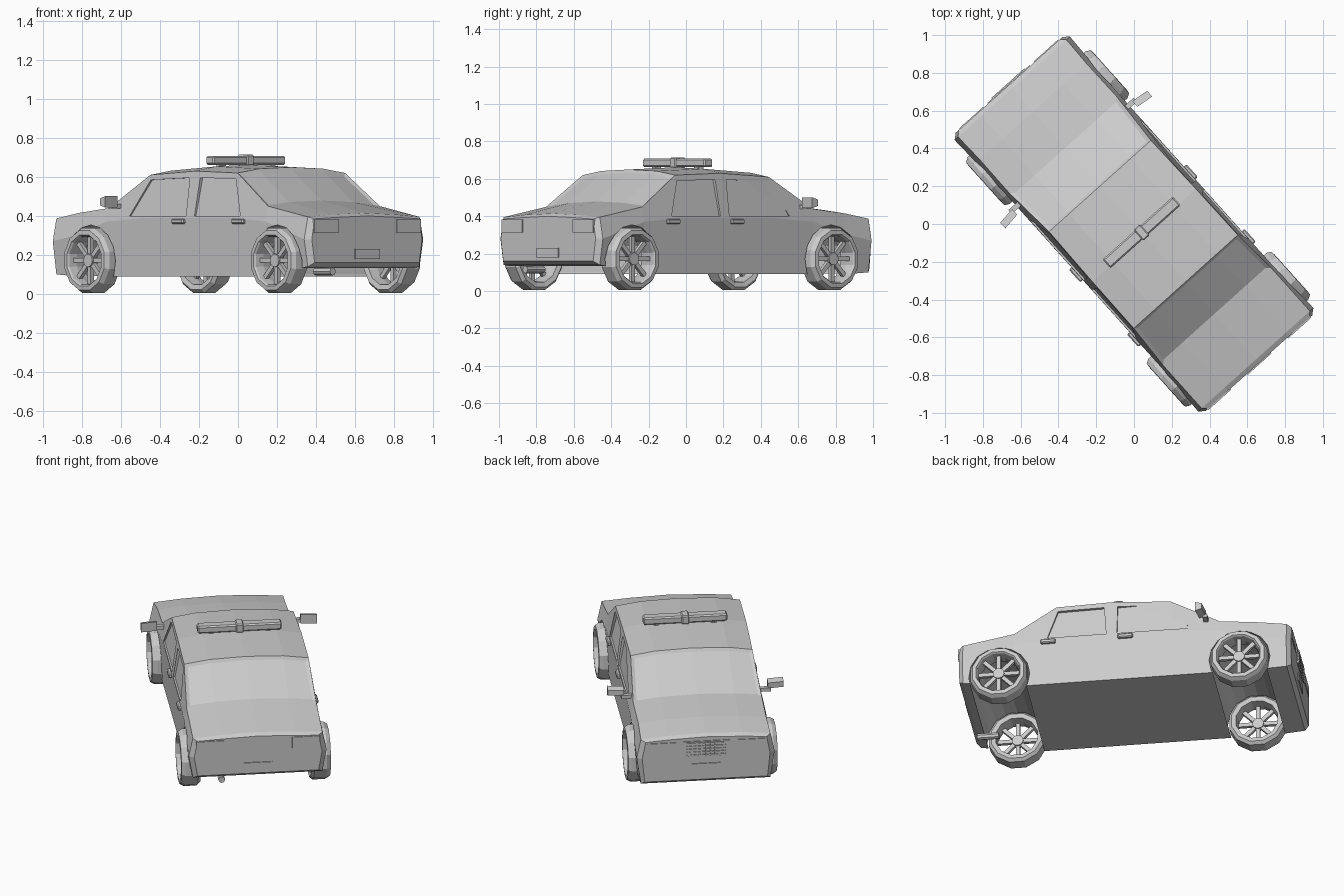
import bpy, bmesh, math
from mathutils import Matrix, Vector

if "Cube" in bpy.data.objects:
    bpy.data.objects.remove(bpy.data.objects["Cube"])

# Single flat paint
paint = bpy.data.materials.new("plain_grey")
paint.use_nodes = True
GREY = (0.6, 0.6, 0.6, 1)
paint.diffuse_color = GREY
paint.node_tree.nodes["Principled BSDF"].inputs["Base Color"].default_value = GREY

# The car is built nose toward +y, then turned about z
TURN = Matrix.Rotation(math.radians(41.9), 4, 'Z')


def finish(bm, name):
    bmesh.ops.recalc_face_normals(bm, faces=bm.faces)
    mesh = bpy.data.meshes.new(name)
    bm.to_mesh(mesh)
    bm.free()
    mesh.transform(TURN)
    mesh.materials.append(paint)
    obj = bpy.data.objects.new(name, mesh)
    bpy.context.collection.objects.link(obj)
    return obj


def add_box(bm, center, size, rot=Matrix()):
    m = Matrix.Translation(center) @ rot @ Matrix.Diagonal((*size, 1))
    return bmesh.ops.create_cube(bm, size=1, matrix=m)["verts"]


def box(name, center, size, bevel=0):
    bm = bmesh.new()
    add_box(bm, center, size)
    if bevel:
        bmesh.ops.bevel(bm, geom=bm.edges[:], offset=bevel, segments=1, affect='EDGES')
    return finish(bm, name)


def add_drum(bm, center, r, length, sides, rot):
    bmesh.ops.create_cone(bm, cap_ends=True, segments=sides, radius1=r, radius2=r,
                          depth=length, matrix=Matrix.Translation(center) @ rot)


def extrude_x(bm, outline, x0, x1):
    a = [bm.verts.new((x0, y, z)) for y, z in outline]
    b = [bm.verts.new((x1, y, z)) for y, z in outline]
    bm.faces.new(a)
    bm.faces.new(b)
    for i in range(len(a)):
        k = (i + 1) % len(a)
        bm.faces.new((a[i], a[k], b[k], b[i]))


ALONG_X = Matrix.Rotation(math.pi / 2, 4, 'Y')
ALONG_Y = Matrix.Rotation(math.pi / 2, 4, 'X')

# Body stations: y, floor w, floor z, waist w, waist z, shoulder w, shoulder z, centre z
stations = [
    (-.99, .36, .16, .38, .28, .36, .385, .40),
    (-.965, .385, .14, .41, .28, .385, .395, .415),
    (-.66, .39, .09, .40, .37, .385, .45, .475),
    (-.41, .39, .09, .40, .39, .37, .62, .65),
    (-.08, .39, .09, .40, .39, .368, .63, .662),
    (.27, .39, .09, .40, .39, .362, .61, .64),
    (.565, .39, .09, .40, .37, .382, .44, .465),
    (.80, .39, .09, .405, .30, .38, .415, .44),
    (.965, .385, .10, .41, .27, .385, .387, .41),
    (.99, .365, .12, .38, .27, .36, .377, .395),
]
bm = bmesh.new()
rings = []
for y, fw, fz, mw, mz, sw, sz, cz in stations:
    half = [(fw, fz), (mw, mz), (sw, sz), (.22, cz - .008)]
    loop = [(0, fz)] + half + [(0, cz)] + [(-x, z) for x, z in reversed(half)]
    rings.append([bm.verts.new((x, y, z)) for x, z in loop])
screens = {2: [], 5: []}
count = len(rings[0])
for i in range(len(rings) - 1):
    for j in range(count):
        k = (j + 1) % count
        f = bm.faces.new((rings[i][j], rings[i][k], rings[i + 1][k], rings[i + 1][j]))
        if i in screens and 3 <= j <= 6:
            screens[i].append(f)
bm.faces.new(rings[0])
bm.faces.new(rings[-1])
bmesh.ops.recalc_face_normals(bm, faces=bm.faces)
# Recessed windscreen and rear window
for faces in screens.values():
    bmesh.ops.inset_region(bm, faces=faces, thickness=.02, depth=-.009, use_even_offset=True)
body = finish(bm, "body")

# Cutters: wheel wells across the body, and side window pockets
WHEEL_Y = (.685, -.748)
WHEEL_Z = .172
windows = [
    [(.39, .40), (.26, .585), (-.045, .595), (-.045, .40)],
    [(-.11, .40), (-.125, .595), (-.40, .59), (-.46, .40)],
]
bm = bmesh.new()
for y in WHEEL_Y:
    add_drum(bm, (0, y, WHEEL_Z), .182, 1.2, 16, ALONG_X)
for side in (1, -1):
    for outline in windows:
        lean = .033
        start = len(bm.verts)
        extrude_x(bm, outline, side * .388, side * .5)
        bm.verts.ensure_lookup_table()
        for v in bm.verts[start:]:
            if v.co.z > .5:
                v.co.x -= side * lean
cutter = finish(bm, "opening_cutter")
cutter.hide_render = True
mod = body.modifiers.new("openings", 'BOOLEAN')
mod.operation = 'DIFFERENCE'
mod.solver = 'EXACT'
mod.object = cutter
bpy.context.view_layer.objects.active = body
bpy.ops.object.modifier_apply(modifier=mod.name)
bpy.data.objects.remove(cutter)

# Wheels: twelve-sided tyre, open rim, spokes and hub
tyre_profile = [(.128, .335), (.155, .328), (.172, .345), (.172, .42), (.158, .444),
                (.135, .446), (.128, .436), (.122, .39)]
SIDES, SPOKES = 12, 8


def wheel(name, side, y):
    bm = bmesh.new()
    turns = []
    for i in range(SIDES):
        a = math.tau * (i + .5) / SIDES
        turns.append([bm.verts.new((x, r * math.cos(a), r * math.sin(a))) for r, x in tyre_profile])
    n = len(tyre_profile)
    for i in range(SIDES):
        p, q = turns[i], turns[(i + 1) % SIDES]
        for j in range(n):
            bm.faces.new((p[j], p[(j + 1) % n], q[(j + 1) % n], q[j]))
    for i in range(SPOKES):
        rot = Matrix.Rotation(math.tau * i / SPOKES, 4, 'X')
        add_box(bm, rot @ Vector((.40, .075, 0)), (.022, .105, .024), rot)
    add_drum(bm, (.40, 0, 0), .034, .04, 12, ALONG_X)
    move = Matrix.Translation((0, y, WHEEL_Z)) @ Matrix.Diagonal((side, 1, 1, 1))
    bmesh.ops.transform(bm, matrix=move, verts=bm.verts)
    finish(bm, name)


for side, label in ((1, "right"), (-1, "left")):
    for y, end in zip(WHEEL_Y, ("front", "rear")):
        wheel(f"{end}_{label}_wheel", side, y)
    # Door handles
    for y, end in ((.005, "front"), (-.455, "rear")):
        box(f"{end}_{label}_handle", (side * .403, y, .372), (.03, .09, .026), .006)
    # Mirrors with stalks
    bm = bmesh.new()
    verts = add_box(bm, (side * .475, .47, .472), (.095, .04, .058))
    for v in verts:
        if abs(v.co.x) > .48:
            v.co.y -= .012
        if v.co.y > .47:
            v.co.z = .472 + (v.co.z - .472) * .6
    add_box(bm, (side * .41, .485, .45), (.07, .028, .022))
    finish(bm, f"{label}_mirror")
    # Lamps
    box(f"{label}_headlight", (side * .265, .99, .338), (.17, .01, .06))
    box(f"{label}_taillight", (side * .285, -.99, .348), (.165, .012, .07))
    # Roof bar feet
    box(f"{label}_bar_foot", (side * .17, -.06, .65), (.03, .04, .03))

# Roof light bar
box("light_bar", (0, -.06, .685), (.5, .062, .046), .008)
box("light_bar_centre", (0, -.06, .686), (.045, .078, .056), .006)

# Number plates
box("front_plate", (0, .99, .20), (.17, .012, .05))
box("rear_plate", (0, -.99, .205), (.17, .012, .052))

# Grille: tapered frame with crossing bars
bm = bmesh.new()
for v in add_box(bm, (0, .99, .32), (.30, .01, .10)):
    if v.co.z < .32:
        v.co.x *= .8
for i in range(5):
    add_box(bm, (0, .996, .282 + i * .019), (.235, .01, .007))
for i in range(9):
    add_box(bm, ((i - 4) * .027, .996, .32), (.007, .01, .09))
finish(bm, "grille")

# Exhaust pipe
bm = bmesh.new()
add_drum(bm, (-.213, -.90, .115), .02, .13, 8, ALONG_Y)
finish(bm, "exhaust_pipe")
